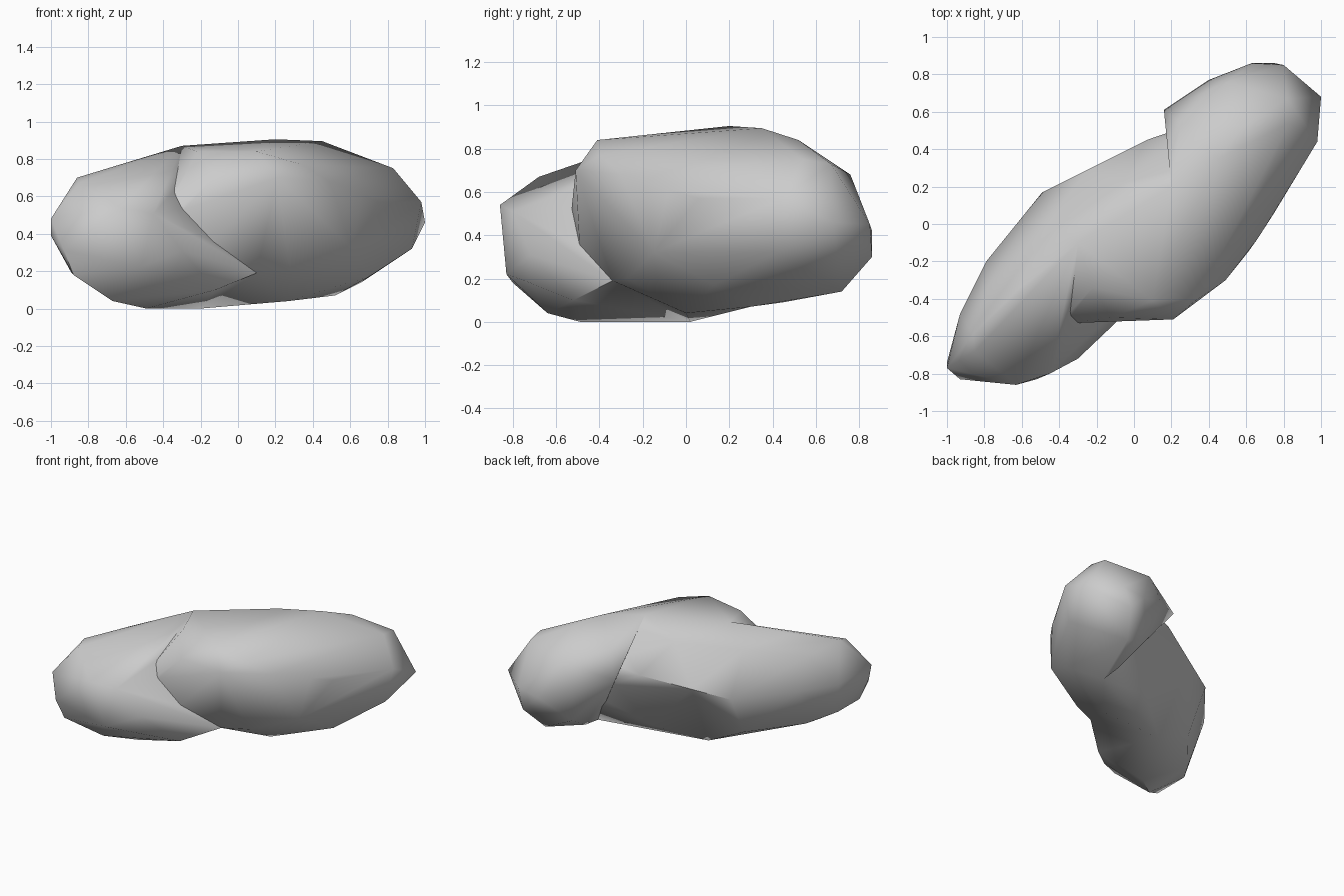
import bpy, bmesh, math

# Corner points shared between neighbouring lumps
CREST = [(-.30, -.10, .87), (.20, .20, .905), (.45, .35, .895)]
BACK_RIGHT = [(.75, .06, .57), (.70, .13, .17), (.93, .42, .32),
              (.87, .36, .60), (.98, .44, .57), (1.0, .68, .46)]
KEEL = [(-.20, .02, .0), (.27, .0, .04), (.52, .30, .07)]
WAIST = [(-.25, .29, .50), (-.07, .36, .52), (-.06, .22, .78)]

# Overhanging main mass with its wide shoulder along the right
MAIN = [
    (-.36, -.49, .60), (-.34, -.53, .51), (-.18, -.49, .31), (.10, -.34, .19),
    (.28, -.27, .20), (.61, -.15, .32), (.21, -.51, .70), (-.12, -.50, .71),
    (.34, -.40, .77), (.49, -.30, .68), (.66, -.08, .61), (.10, -.41, .84),
    (-.22, -.34, .84), (.07, .45, .58), (.83, .54, .75), (.80, .70, .45),
    (.10, .25, .12),
]

# Lower lump at the front left
FRONT = [
    (-1.0, -.77, .48), (-1.0, -.74, .39), (-.93, -.83, .31), (-.63, -.86, .54),
    (-.88, -.80, .18), (-.52, -.83, .22), (-.45, -.80, .51), (-.30, -.72, .31),
    (-.34, -.72, .18), (.10, -.34, .19), (-.12, -.52, .10), (-.67, -.64, .04),
    (-.49, -.49, .0), (-.93, -.48, .42), (-.89, -.53, .19), (-.79, -.20, .44),
    (-.49, .17, .44), (-.86, -.59, .70), (-.85, -.68, .67), (-.62, -.35, .77),
    (-.47, -.01, .74), (-.78, -.33, .65), (-.48, .0, .13), (-.76, -.34, .14),
]

# Lump at the back right, undercut towards the waist
BACK = [
    (.16, .61, .58), (.40, .77, .50), (.63, .86, .42), (.80, .85, .45),
    (.75, .86, .30), (.66, .72, .14), (.52, .45, .09), (.47, .68, .22),
    (.82, .67, .73), (.83, .54, .75), (.58, .52, .84), (.25, .54, .76),
    (.50, .76, .68),
]


def lump(name, points):
    """Faceted stone: the tight skin around its corners."""
    bm = bmesh.new()
    for p in points:
        bm.verts.new(p)
    res = bmesh.ops.convex_hull(bm, input=bm.verts[:])
    loose = {g for g in res["geom_interior"] + res["geom_unused"]
             if isinstance(g, bmesh.types.BMVert)}
    bmesh.ops.delete(bm, geom=list(loose), context='VERTS')
    bmesh.ops.recalc_face_normals(bm, faces=bm.faces[:])
    mesh = bpy.data.meshes.new(name)
    bm.to_mesh(mesh)
    bm.free()
    obj = bpy.data.objects.new(name, mesh)
    bpy.context.collection.objects.link(obj)
    return obj


boulder = lump("boulder", MAIN + CREST + BACK_RIGHT + KEEL + WAIST)
parts = [lump("front_lump", FRONT + CREST[:1] + KEEL[:1] + WAIST),
         lump("back_lump", BACK + CREST[1:] + BACK_RIGHT + KEEL[2:])]

# Fuse the lumps into one stone
bpy.context.view_layer.objects.active = boulder
boulder.select_set(True)
for part in parts:
    mod = boulder.modifiers.new("fuse", 'BOOLEAN')
    mod.operation = 'UNION'
    mod.solver = 'EXACT'
    mod.object = part
    bpy.ops.object.modifier_apply(modifier=mod.name)
    bpy.data.objects.remove(part)

# Smooth shading with sharp creases kept
bpy.ops.object.shade_smooth_by_angle(angle=math.radians(50))
